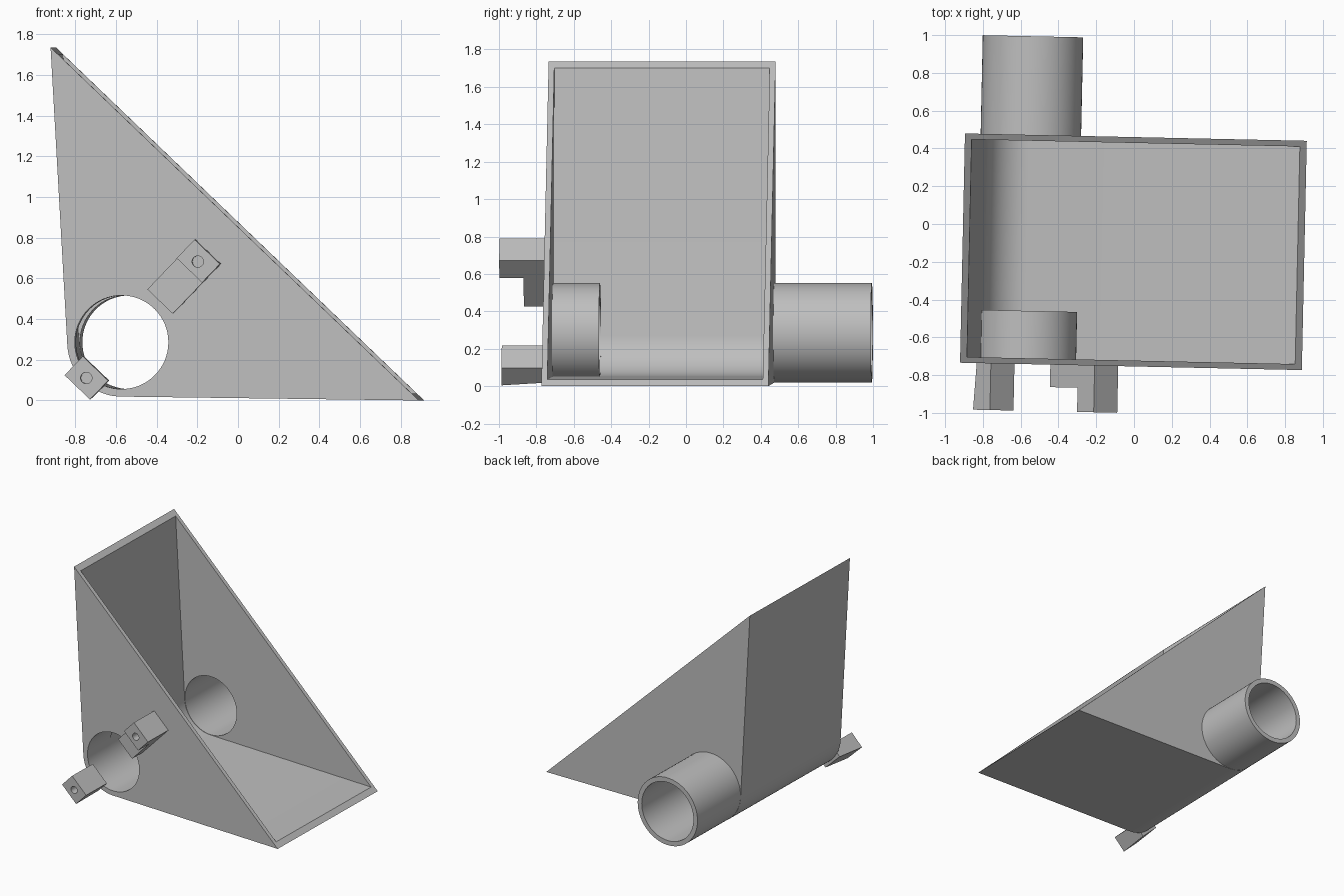
import bpy, bmesh, math
from mathutils import Vector

if "Cube" in bpy.data.objects:
    bpy.data.objects.remove(bpy.data.objects["Cube"])

C = Vector((-0.556, 0.286))        # shared axis of pipe and rounded corner (x, z)
R, WALL, BORE = 0.267, 0.034, 0.230
APEX, TOE = Vector((-0.905, 1.735)), Vector((0.905, 0.0))
FRONT, BACK = -0.754, 0.460        # outer side walls
YAW = -0.0215                      # the whole part is turned slightly
E1 = Vector((0.692, 0.722))        # across the open face
E2 = Vector((0.722, -0.692))       # along the open face

grey = bpy.data.materials.new("light_grey")
grey.diffuse_color = (0.52, 0.52, 0.52, 1)
grey.use_nodes = True
grey.node_tree.nodes["Principled BSDF"].inputs["Base Color"].default_value = grey.diffuse_color


def prism(name, start, end):
    """Solid between two matching 3D outlines."""
    bm = bmesh.new()
    a = [bm.verts.new(p) for p in start]
    b = [bm.verts.new(p) for p in end]
    n = len(a)
    bm.faces.new(a)
    bm.faces.new(b[::-1])
    for i in range(n):
        j = (i + 1) % n
        bm.faces.new((a[i], b[i], b[j], a[j]))
    return finish(name, bm)


def finish(name, bm):
    bmesh.ops.recalc_face_normals(bm, faces=bm.faces)
    mesh = bpy.data.meshes.new(name)
    bm.to_mesh(mesh)
    bm.free()
    mesh.materials.append(grey)
    ob = bpy.data.objects.new(name, mesh)
    ob.rotation_euler.z = YAW
    bpy.context.collection.objects.link(ob)
    return ob


def circle(c, r, y, n=64):
    return [(c.x + r * math.cos(2 * math.pi * i / n), y,
             c.y + r * math.sin(2 * math.pi * i / n)) for i in range(n)]


def cylinder(name, c, r, y0, y1, n=64):
    return prism(name, circle(c, r, y0, n), circle(c, r, y1, n))


def tube(name, c, r_out, r_in, y0, y1):
    """Open ring-section pipe along y."""
    bm = bmesh.new()
    loops = [[bm.verts.new(p) for p in circle(c, r, y)]
             for r, y in ((r_out, y0), (r_out, y1), (r_in, y1), (r_in, y0))]
    for k in range(4):
        a, b = loops[k], loops[(k + 1) % 4]
        for i in range(len(a)):
            j = (i + 1) % len(a)
            bm.faces.new((a[i], a[j], b[j], b[i]))
    return finish(name, bm)


def cut(ob, cutter):
    bpy.context.view_layer.update()
    mod = ob.modifiers.new("cut", 'BOOLEAN')
    mod.operation, mod.solver, mod.object = 'DIFFERENCE', 'EXACT', cutter
    bpy.context.view_layer.objects.active = ob
    bpy.ops.object.modifier_apply(modifier=mod.name)
    bpy.data.objects.remove(cutter)


def corner(r, n=20):
    """Rounded lower corner, from the upright wall to the floor."""
    a0, a1 = math.radians(183.2), math.radians(269.2)
    return [C + r * Vector((math.cos(a0 + (a1 - a0) * i / n),
                            math.sin(a0 + (a1 - a0) * i / n))) for i in range(n + 1)]


def slab(name, outline, y0, y1):
    return prism(name, [(p.x, y0, p.y) for p in outline], [(p.x, y1, p.y) for p in outline])


# Triangular hopper, hollowed through its sloping face
outer = corner(R)
hopper = slab("hopper", [APEX] + outer + [TOE], FRONT, BACK)
inner = corner(R - WALL)
up = inner[0] + (APEX - outer[0]) * 1.2
along = inner[-1] + (TOE - outer[-1]) * 1.2
cut(hopper, slab("cavity", [up] + inner + [along], FRONT + 0.031, BACK - 0.031))
cut(hopper, cylinder("bore", C, BORE, FRONT - 0.1, BACK + 0.1))

# Outlet pipe at the back and short collar inside the front wall
pipe = tube("outlet_pipe", C, R - 0.001, BORE, BACK - 0.02, 0.982)
collar = tube("inner_collar", C, R - 0.002, BORE, FRONT + 0.01, -0.472)


# Mounting lugs on the front: side outline in (distance from axis, y)
def lug(name, outline, hole_at):
    def side(w):
        return [(C.x + E1.x * d + E2.x * w, y, C.y + E1.y * d + E2.y * w)
                for d, y in outline]
    ob = prism(name, side(-0.0865), side(0.0865))
    cut(ob, cylinder("screw_hole", C + E1 * hole_at, 0.028, -1.1, -0.88, 24))
    return ob


TIP, BASE = -1.001, FRONT + 0.004
upper = lug("upper_lug", [(0.277, BASE), (0.277, -0.873), (0.489, -0.873),
                          (0.489, TIP), (0.616, TIP), (0.616, BASE)], 0.549)
lower = lug("lower_lug", [(-0.286, BASE), (-0.307, TIP), (-0.178, TIP),
                          (-0.178, BASE)], -0.243)

# Smooth curved walls, keep crisp edges
bpy.ops.object.select_all(action='DESELECT')
for ob in (hopper, pipe, collar, upper, lower):
    ob.select_set(True)
bpy.context.view_layer.objects.active = hopper
bpy.ops.object.shade_smooth_by_angle(angle=math.radians(30))
